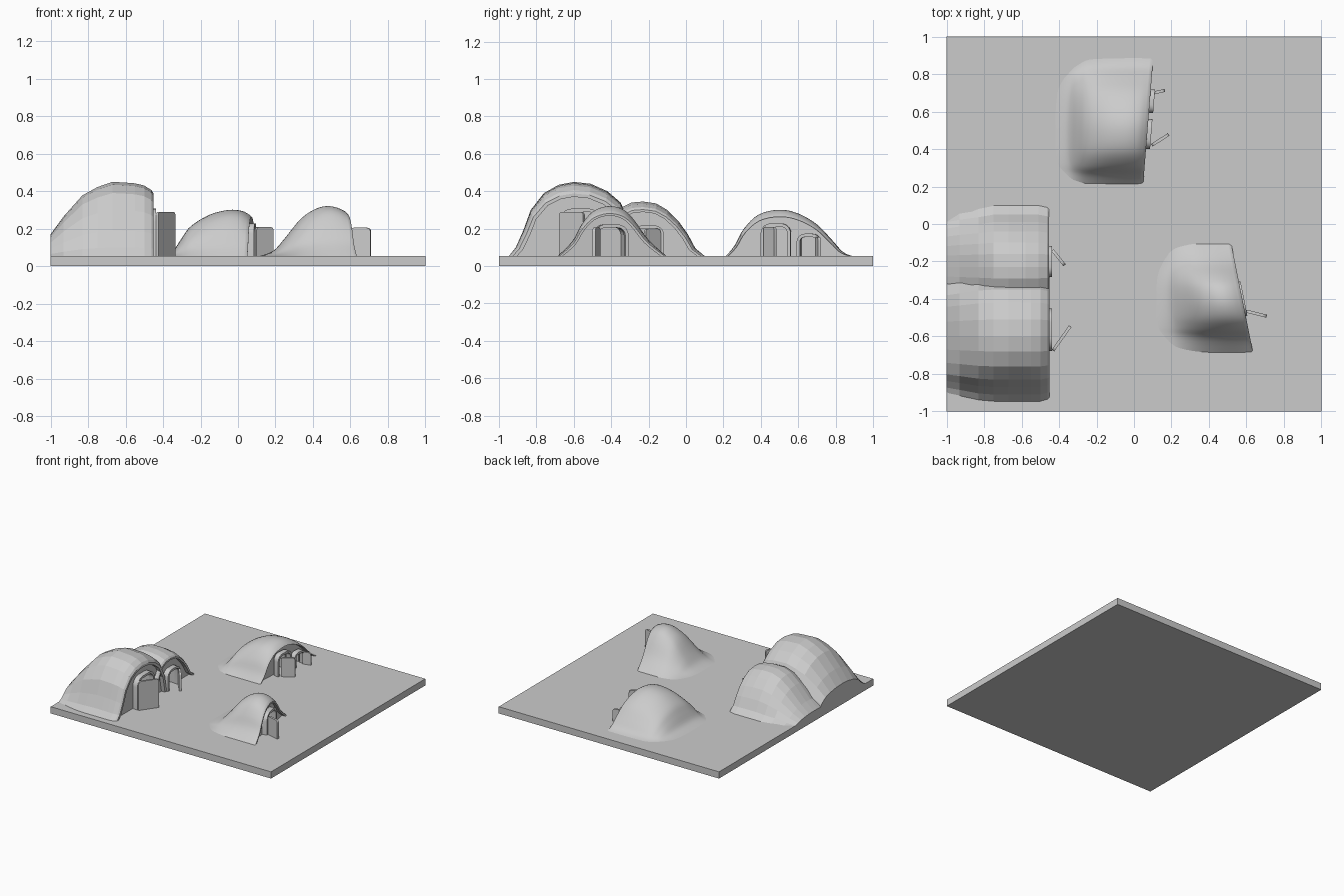
import bpy, bmesh, math
from mathutils import Matrix, Vector

if "Cube" in bpy.data.objects:
    bpy.data.objects.remove(bpy.data.objects["Cube"])

G = 0.05  # buried foot level, just under the top of the base


def spline(pts, n):
    """Resample points along a Catmull-Rom curve."""
    p = [Vector(q) for q in pts]
    out = []
    for i in range(len(p) - 1):
        a, b, c, d = p[max(i - 1, 0)], p[i], p[i + 1], p[min(i + 2, len(p) - 1)]
        for k in range(n):
            t = k / n
            out.append(0.5 * (2 * b + (c - a) * t + (2 * a - 5 * b + 4 * c - d) * t * t
                              + (3 * b - a - 3 * c + d) * t ** 3))
    return out + [p[-1]]


def make_object(name, bm):
    bmesh.ops.recalc_face_normals(bm, faces=bm.faces)
    me = bpy.data.meshes.new(name)
    bm.to_mesh(me)
    bm.free()
    ob = bpy.data.objects.new(name, me)
    bpy.context.collection.objects.link(ob)
    return ob


def smooth(ob, deg):
    bpy.ops.object.select_all(action='DESELECT')
    ob.select_set(True)
    bpy.context.view_layer.objects.active = ob
    bpy.ops.object.shade_smooth_by_angle(angle=math.radians(deg))


def mound(name, rows, profile, yc, shear=0.0, fine=1, lip=0.9):
    """Loft a hill profile (y, z) through rows of (x, height scale, width scale)."""
    profile = spline([(y, z, 0) for y, z in profile], fine)
    rows = [tuple(r) for r in spline(rows, fine)]
    x0, (xf, h, w) = rows[0][0], rows[-1]
    # stepped arch lip, then a recessed front wall
    rows += [(xf + .012, h * .95, w * .97), (xf + .012, h * lip, w * lip),
             (xf - .02, h * lip, w * lip)]
    bm = bmesh.new()
    rings = []
    for x, hs, ws in rows:
        t = max(0, min(1, (x - x0) / (xf - x0)))
        ring = []
        for p in profile:
            y = yc + (p[0] - yc) * ws
            ring.append(bm.verts.new((x + shear * t * (y - yc), y, G + (p[1] - G) * hs)))
        rings.append(ring)
    n = len(profile)
    for a, b in zip(rings, rings[1:]):
        for j in range(n):
            k = (j + 1) % n
            bm.faces.new((a[j], a[k], b[k], b[j]))
    bm.faces.new(rings[0])
    bm.faces.new(rings[-1])
    ob = make_object(name, bm)
    if fine > 1:
        smooth(ob, 40)
    return ob


def arch(y0, y1, h, r):
    """Outline with rounded top corners, standing on the foot level."""
    pts = [(y0, G)]
    for cy, a0 in ((y0 + r, 180), (y1 - r, 90)):
        for k in range(6):
            a = math.radians(a0 - 18 * k)
            pts.append((cy + r * math.cos(a), h - r + r * math.sin(a)))
    return pts + [(y1, G)]


def slab(name, outline, x0, x1, origin, angle, inner=None):
    """Extrude an outline along local x; with an inner outline it becomes a frame."""
    bm = bmesh.new()

    def ring(pts, x):
        return [bm.verts.new((x, y, z)) for y, z in pts]
    a, b = ring(outline, x0), ring(outline, x1)
    loops = [a, b]
    if inner:
        loops = [a, b, ring(inner, x1), ring(inner, x0), a]
    n = len(a)
    for p, q in zip(loops, loops[1:]):
        for j in range(n - 1 if inner else n):
            k = (j + 1) % n
            bm.faces.new((p[j], p[k], q[k], q[j]))
    if not inner:
        bm.faces.new(a)
        bm.faces.new(b)
    bm.transform(Matrix.Translation((*origin, 0)) @ Matrix.Rotation(angle, 4, 'Z'))
    return make_object(name, bm)


def doorway(name, hill, centre, w, h, hinge, tip, shear=0.0, door_h=None):
    """Cut an opening, add an arched frame and an open door leaf."""
    ang = math.atan2(-shear, 1)
    t, r = 0.018, w * .28
    opening = arch(-w / 2, w / 2, h, r)
    cutter = slab(name + "_cutter", arch(-w / 2 - .004, w / 2 + .004, h + .004, r),
                  -.13, .06, centre, ang)
    cutter.hide_render = True
    cutter.hide_viewport = True
    mod = hill.modifiers.new("opening", 'BOOLEAN')
    mod.operation = 'DIFFERENCE'
    mod.solver = 'EXACT'
    mod.object = cutter
    smooth(slab(name + "_frame", arch(-w / 2 - t, w / 2 + t, h + t, r + t),
                -.03, .012, centre, ang, opening), 35)
    dx, dy = tip[0] - hinge[0], tip[1] - hinge[1]
    leaf = slab(name + "_door", arch(0, math.hypot(dx, dy), door_h or h, .02),
                -.008, .008, hinge, math.atan2(-dx, dy))
    smooth(leaf, 35)


# ground slab
bm = bmesh.new()
bmesh.ops.create_cube(bm, size=1, matrix=Matrix.Translation((0, 0, .0275))
                      @ Matrix.Diagonal((2, 2, .055, 1)))
make_object("ground_slab", bm)

# large faceted hill
big = mound("large_hill",
            [(-1, .30, .88), (-.93, .54, .92), (-.83, .82, .98), (-.75, .93, 1), (-.67, 1, 1),
             (-.6, .99, 1), (-.55, .98, 1), (-.5, .95, 1), (-.462, .89, .97)],
            [(-.95, G), (-.91, .1), (-.87, .19), (-.83, .3), (-.76, .39), (-.68, .435), (-.6, .45),
             (-.51, .44), (-.42, .4), (-.35, .34), (-.29, .22), (-.26, G)], -.6)
doorway("large_hill", big, (-.45, -.565), .19, .29, (-.432, -.675), (-.34, -.545))

# side faceted hill merging into the large one
side = mound("side_hill",
             [(-1, .12, .85), (-.93, .32, .9), (-.83, .68, .95), (-.75, .9, 1), (-.67, 1, 1),
              (-.58, 1, 1), (-.51, .96, 1), (-.465, .9, .97)],
             [(-.42, G), (-.4, .2), (-.35, .31), (-.29, .34), (-.23, .345), (-.16, .335),
              (-.1, .3), (-.04, .24), (.01, .17), (.05, .095), (.105, G)], -.22)
doorway("side_hill", side, (-.45, -.2), .13, .2, (-.435, -.14), (-.37, -.22))

# rear smooth hill with two openings
rear = mound("rear_hill",
             [(-.42, .02, .9), (-.35, .12, .95), (-.3, .4, .97), (-.25, .66, 1), (-.15, .9, 1),
              (-.05, 1, 1), (.02, .98, 1), (.06, .9, 1)],
             [(.21, G), (.26, .11), (.31, .2), (.39, .275), (.5, .3), (.6, .28),
              (.7, .222), (.78, .14), (.84, .075), (.9, G)], .5, .08, 4, .95)
doorway("rear_hill_large", rear, (.08, .48), .125, .21, (.095, .42), (.185, .478), .08)
doorway("rear_hill_small", rear, (.095, .655), .09, .155, (.1, .698), (.165, .713), .08)

# front smooth hill with a slanted face
front = mound("front_hill",
              [(.12, .02, .9), (.19, .12, .95), (.25, .36, .97), (.34, .76, 1), (.42, .95, 1),
               (.48, 1, 1), (.53, .97, 1), (.57, .9, 1)],
              [(-.69, G), (-.61, .13), (-.56, .22), (-.5, .29), (-.42, .32), (-.34, .305),
               (-.28, .25), (-.2, .14), (-.1, G)], -.42, -.2, 4)
doorway("front_hill", front, (.575, -.4), .15, .205, (.6, -.465), (.708, -.492), -.2)
